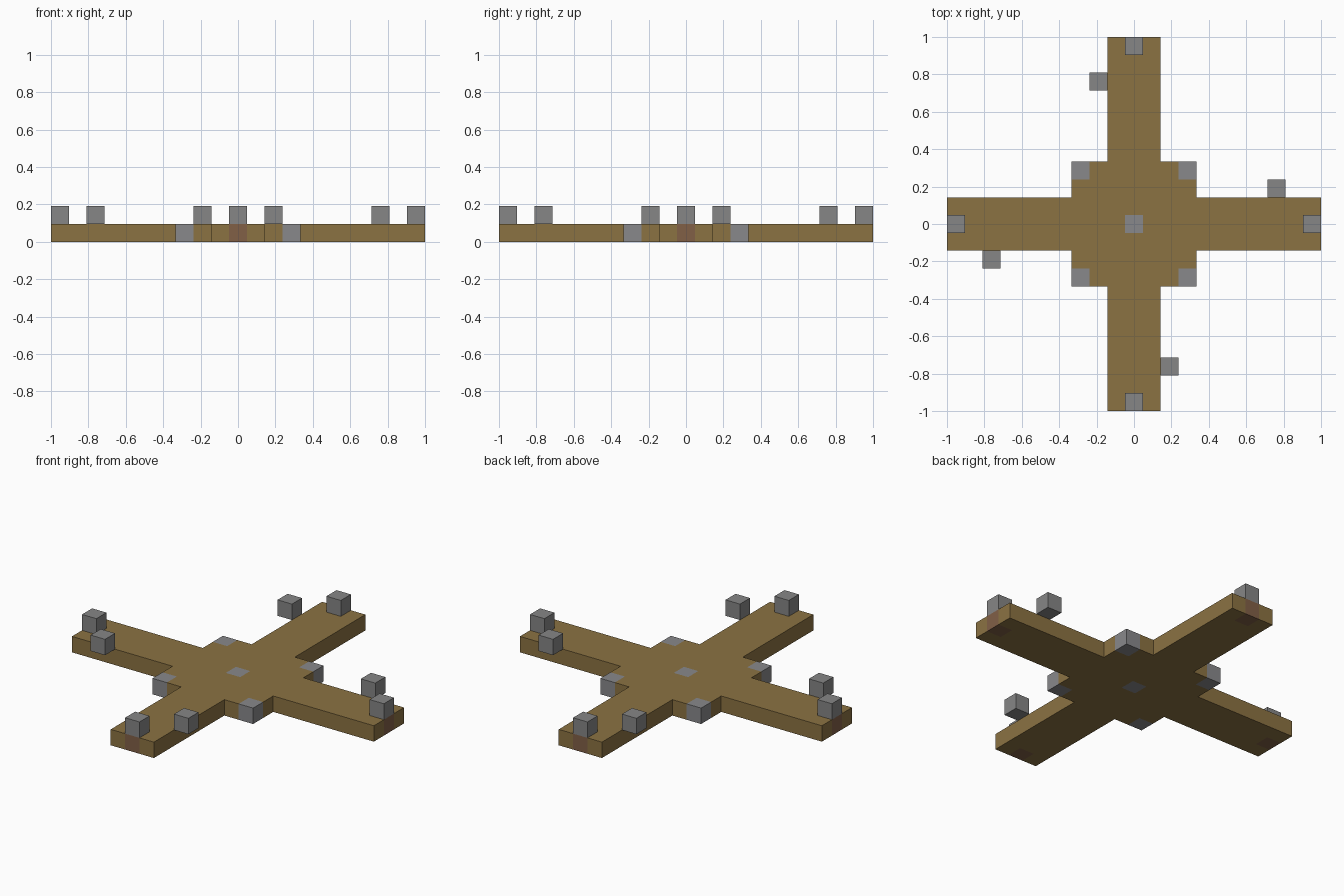
import bpy
import bmesh
from mathutils import Matrix

U = 2 / 21          # one block
EPS = 0.01

cube = bpy.data.objects.get("Cube")
if cube:
    bpy.data.objects.remove(cube, do_unlink=True)


def material(name, rgb):
    mat = bpy.data.materials.new(name)
    mat.use_nodes = True
    color = (*rgb, 1)
    mat.diffuse_color = color
    mat.node_tree.nodes["Principled BSDF"].inputs["Base Color"].default_value = color
    return mat


wood = material("wood_brown", (0.26, 0.17, 0.055))
stone = material("stone_grey", (0.24, 0.24, 0.24))
inlay = material("inlay_grey", (0.25, 0.25, 0.26))
clay = material("clay_brown", (0.22, 0.115, 0.062))


def add_object(name, bm, mats):
    mesh = bpy.data.meshes.new(name)
    bm.to_mesh(mesh)
    bm.free()
    for mat in mats:
        mesh.materials.append(mat)
    obj = bpy.data.objects.new(name, mesh)
    bpy.context.collection.objects.link(obj)
    return obj


def block(name, x, y):
    """A stone cube one layer up, on the given grid cell."""
    bm = bmesh.new()
    bmesh.ops.create_cube(bm, size=U, matrix=Matrix.Translation((x * U, y * U, 1.5 * U)))
    return add_object(name, bm, [stone])


def cell_material(center):
    """Wood, except grey centre and corner cells and clay tip cells."""
    near, far = sorted((abs(center.x) / U, abs(center.y) / U))
    if far < 0.5 + EPS or near > 2.5 - EPS:
        return 1
    if near < 0.5 - EPS and far > 9.5 + EPS:
        return 2
    return 0


# Cross-shaped deck: block grid trimmed to a square core and four arms
bm = bmesh.new()
bmesh.ops.create_grid(bm, x_segments=21, y_segments=21, size=1)
outside = []
for f in bm.faces:
    near, far = sorted((abs(f.calc_center_median().x) / U, abs(f.calc_center_median().y) / U))
    if near > 1.5 and far > 3.5:
        outside.append(f)
bmesh.ops.delete(bm, geom=outside, context="FACES")
top = bmesh.ops.extrude_face_region(bm, geom=bm.faces[:], use_keep_orig=True)
bmesh.ops.translate(bm, vec=(0, 0, U), verts=[v for v in top["geom"] if isinstance(v, bmesh.types.BMVert)])
bmesh.ops.recalc_face_normals(bm, faces=bm.faces[:])
for f in bm.faces:
    f.material_index = cell_material(f.calc_center_median())
bmesh.ops.dissolve_limit(bm, angle_limit=0.01, verts=bm.verts[:], edges=bm.edges[:], delimit={"MATERIAL"})
add_object("cross_deck", bm, [wood, inlay, clay])

# Stone blocks on each arm tip, and one beside each arm, in rotational symmetry
x, y, sx, sy = 10, 0, 8, 2
for side in ("left", "back", "right", "front"):
    block(side + "_tip_block", x, y)
    block(side + "_side_block", sx, sy)
    x, y, sx, sy = -y, x, -sy, sx
